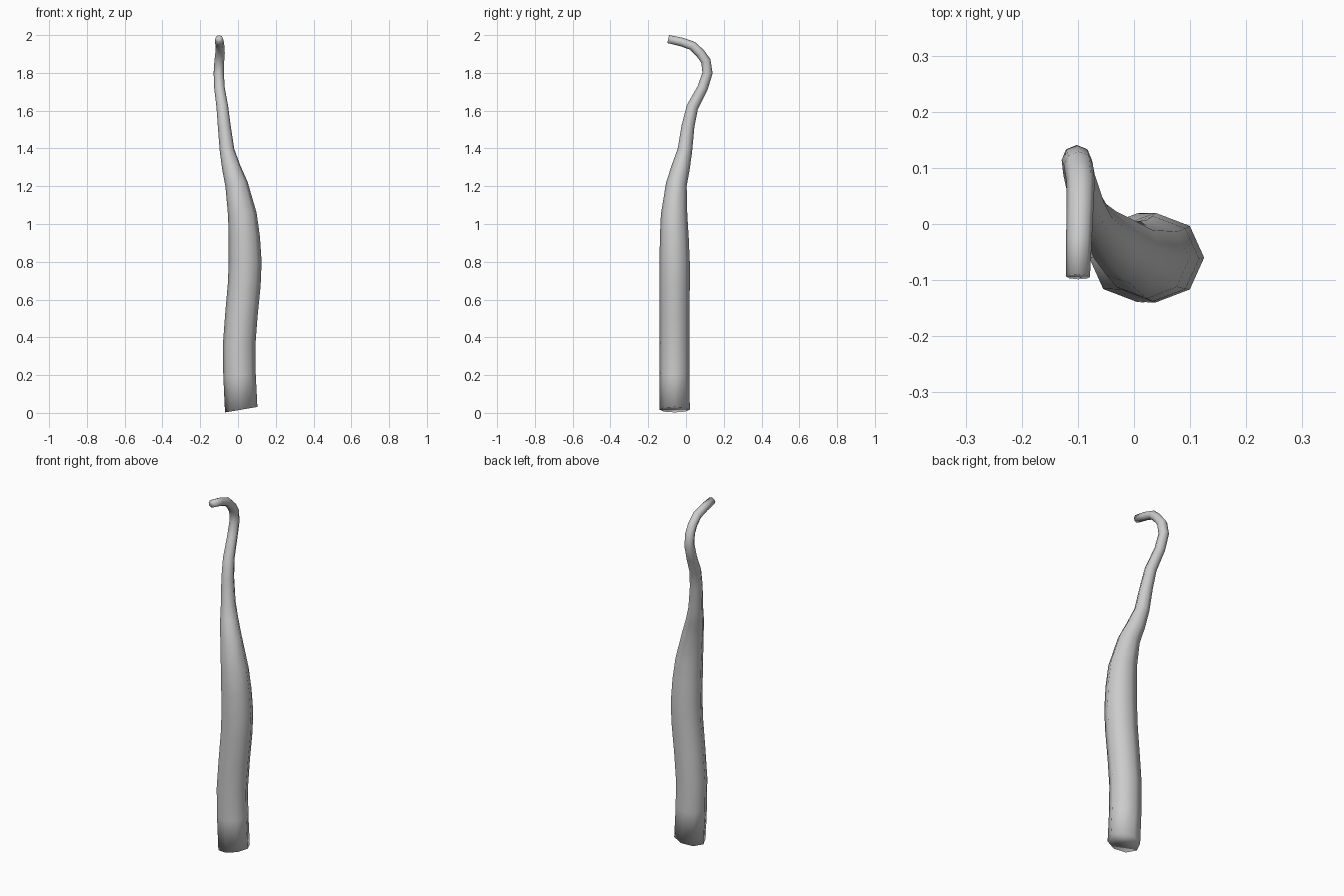
import bpy, bmesh, math
from mathutils import Vector

SIDES = 8
# Centre line x, y, z and radius from base to hooked tip
PATH = [
    (0.017, -0.060, 0.017, 0.087),
    (0.008, -0.060, 0.20, 0.086),
    (0.006, -0.060, 0.36, 0.086),
    (0.018, -0.060, 0.52, 0.086),
    (0.033, -0.060, 0.68, 0.087),
    (0.038, -0.060, 0.80, 0.087),
    (0.033, -0.062, 0.93, 0.083),
    (0.023, -0.063, 1.05, 0.076),
    (-0.008, -0.051, 1.21, 0.060),
    (-0.036, -0.028, 1.30, 0.049),
    (-0.058, -0.006, 1.39, 0.039),
    (-0.073, 0.011, 1.52, 0.034),
    (-0.083, 0.034, 1.62, 0.031),
    (-0.098, 0.088, 1.72, 0.028),
    (-0.102, 0.114, 1.80, 0.027),
    (-0.099, 0.105, 1.863, 0.026),
    (-0.095, 0.075, 1.905, 0.025),
    (-0.096, 0.035, 1.943, 0.024),
    (-0.098, -0.025, 1.964, 0.023),
    (-0.100, -0.094, 1.979, 0.0215),
]
pts = [Vector(p[:3]) for p in PATH]
last = len(pts) - 1

bm = bmesh.new()
rings = []
for i, (p, row) in enumerate(zip(pts, PATH)):
    # Slanted base cut, otherwise rings follow the centre line
    if i == 0:
        t = Vector((-0.17, 0, 1)).normalized()
    elif i == last:
        t = (p - pts[i - 1]).normalized()
    else:
        t = ((p - pts[i - 1]).normalized() + (pts[i + 1] - p).normalized()).normalized()
    u = Vector((1, 0, 0))
    u = (u - t * u.dot(t)).normalized()
    v = t.cross(u)
    r = row[3]
    depth = 0.92 if i < 9 else 1.0   # trunk is slightly flattened front to back
    rings.append([bm.verts.new(p + u * (r * math.cos(a)) + v * (r * depth * math.sin(a)))
                  for a in (2 * math.pi * k / SIDES for k in range(SIDES))])

# Skin and end caps
for a, b in zip(rings, rings[1:]):
    for k in range(SIDES):
        n = (k + 1) % SIDES
        bm.faces.new((a[k], a[n], b[n], b[k]))
bm.faces.new(rings[0][::-1])
bm.faces.new(rings[-1])
for f in bm.faces:
    f.smooth = True

mesh = bpy.data.meshes.new("tentacle")
bm.to_mesh(mesh)
bm.free()
obj = bpy.data.objects.new("tentacle", mesh)
bpy.context.collection.objects.link(obj)
